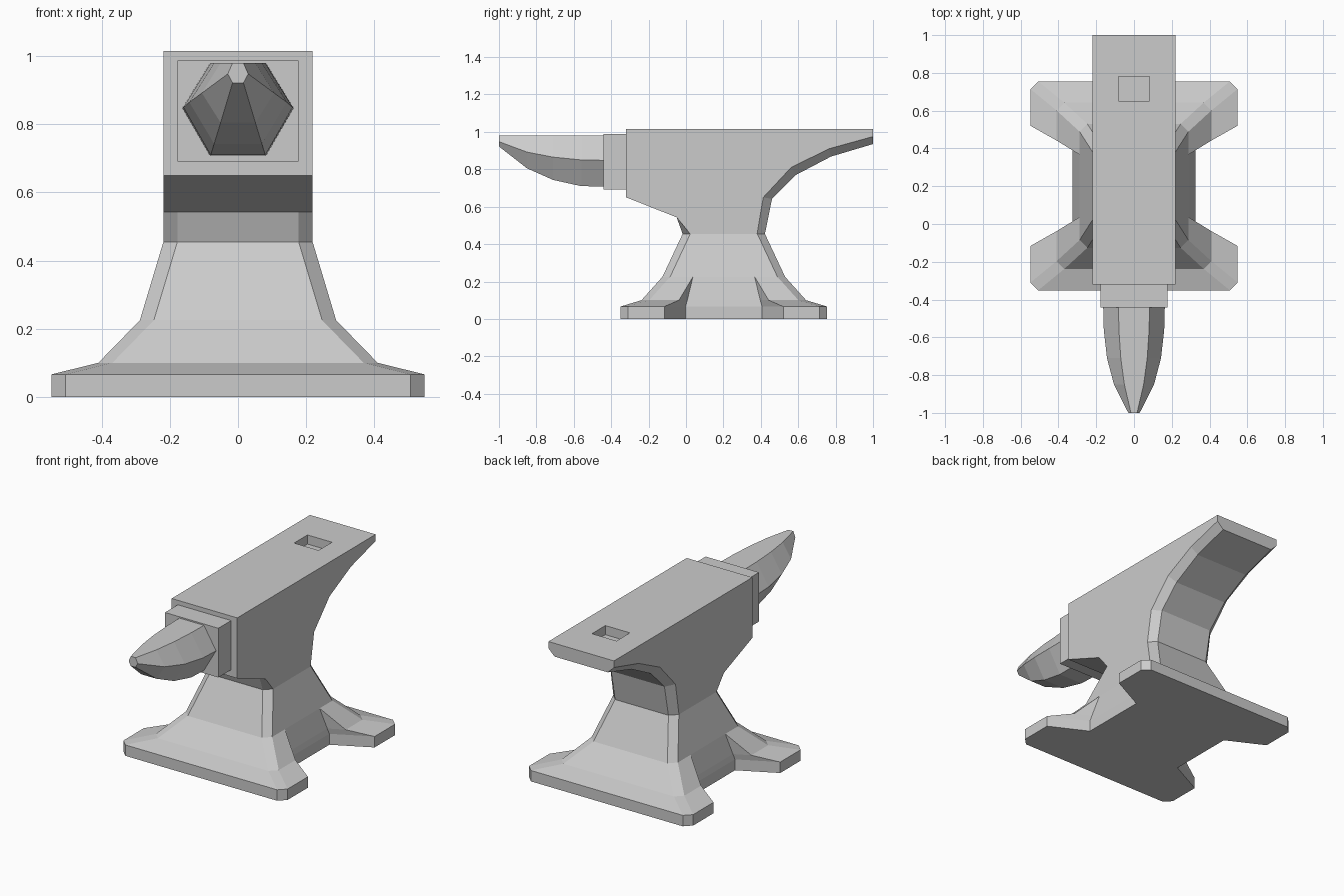
import bpy
import bmesh

cube = bpy.data.objects.get("Cube")
if cube:
    bpy.data.objects.remove(cube, do_unlink=True)

# One plain iron grey
iron = bpy.data.materials.new("iron grey")
GREY = (0.6, 0.6, 0.6, 1.0)
iron.diffuse_color = GREY
iron.use_nodes = True
for node in iron.node_tree.nodes:
    if node.type == 'BSDF_PRINCIPLED':
        node.inputs["Base Color"].default_value = GREY


def loft(name, rings, closed=False):
    """Skin a list of equal-length point rings; cap the ends, or join them in a loop."""
    bm = bmesh.new()
    loops = [[bm.verts.new(p) for p in ring] for ring in rings]
    n = len(loops[0])
    pairs = list(zip(loops, loops[1:]))
    if closed:
        # rings are open strips running across the part; side outlines become caps
        for a, b in pairs + [(loops[-1], loops[0])]:
            for i in range(n - 1):
                bm.faces.new((a[i], a[i + 1], b[i + 1], b[i]))
        bm.faces.new([r[0] for r in loops])
        bm.faces.new([r[-1] for r in loops])
    else:
        for a, b in pairs:
            for i in range(n):
                j = (i + 1) % n
                bm.faces.new((a[i], a[j], b[j], b[i]))
        bm.faces.new(loops[0])
        bm.faces.new(loops[-1])
    bmesh.ops.remove_doubles(bm, verts=bm.verts, dist=0.0005)
    bmesh.ops.recalc_face_normals(bm, faces=bm.faces)
    mesh = bpy.data.meshes.new(name)
    bm.to_mesh(mesh)
    bm.free()
    mesh.materials.append(iron)
    obj = bpy.data.objects.new(name, mesh)
    bpy.context.collection.objects.link(obj)
    return obj


def box(name, x, y0, y1, z0, z1):
    return loft(name, [[(-x, y, z0), (x, y, z0), (x, y, z1), (-x, y, z1)] for y in (y0, y1)])


CHAMFER = 0.041
BASE_Y = 0.202


# Flared base with four splayed feet and a notch on each side
def base_ring(z, x, y, foot_y, notch_x, notch_y):
    quarter = [(x - CHAMFER, y), (x, y - CHAMFER), (x, foot_y), (notch_x, notch_y)]
    half = quarter + [(px, -py) for px, py in reversed(quarter)]
    full = half + [(-px, py) for px, py in reversed(half)]
    return [(px, py + BASE_Y, z) for px, py in full]


base = loft("base", [
    base_ring(0.0, 0.548, 0.553, 0.318, 0.325, 0.205),
    base_ring(0.066, 0.548, 0.553, 0.318, 0.325, 0.205),
    base_ring(0.1, 0.41, 0.44, 0.24, 0.318, 0.195),
    base_ring(0.225, 0.288, 0.328, 0.165, 0.288, 0.165),
    base_ring(0.455, 0.219, 0.22, 0.1, 0.219, 0.1),
])


# Body: side outline and chamfered centre outline, as (side y, side z, centre y, centre z)
W = 0.219
outline = [
    (-0.32, 1.015, -0.32, 1.015),
    (-0.32, 0.65, -0.32, 0.65),
    (-0.05, 0.543, -0.05, 0.543),
    (0.022, 0.455, -0.018, 0.455),
    (0.38, 0.455, 0.422, 0.455),
    (0.413, 0.65, 0.46, 0.642),
    (0.562, 0.81, 0.588, 0.77),
    (0.765, 0.91, 0.775, 0.868),
    (1.0, 0.975, 1.0, 0.935),
    (1.0, 1.015, 1.0, 1.015),
]
body = loft("body", [
    [(-W, sy, sz), (CHAMFER - W, cy, cz), (W - CHAMFER, cy, cz), (W, sy, sz)]
    for sy, sz, cy, cz in outline], closed=True)

# Square tool hole sunk into the top
cutter = box("hole_cutter", 0.082, 0.652, 0.78, 0.96, 1.1)
cutter.hide_render = True
cut = body.modifiers.new("tool_hole", 'BOOLEAN')
cut.operation = 'DIFFERENCE'
cut.solver = 'EXACT'
cut.object = cutter
bpy.context.view_layer.objects.active = body
bpy.ops.object.modifier_apply(modifier=cut.name)
bpy.data.objects.remove(cutter, do_unlink=True)

# Collar between body and horn
box("collar", 0.178, -0.442, -0.32, 0.691, 0.988)


# Six-sided horn with a flat top, as (y, half width, flat half width, middle z, bottom z)
def horn_ring(y, w, flat, mid, low, top=0.98):
    return [(-flat, y, top), (flat, y, top), (w, y, mid),
            (flat, y, low), (-flat, y, low), (-w, y, mid)]


loft("horn", [
    horn_ring(-0.442, 0.163, 0.082, 0.848, 0.708),
    horn_ring(-0.56, 0.16, 0.08, 0.85, 0.71),
    horn_ring(-0.71, 0.143, 0.07, 0.865, 0.743),
    horn_ring(-0.85, 0.106, 0.051, 0.892, 0.805),
    horn_ring(-1.0, 0.03, 0.016, 0.948, 0.922),
])
